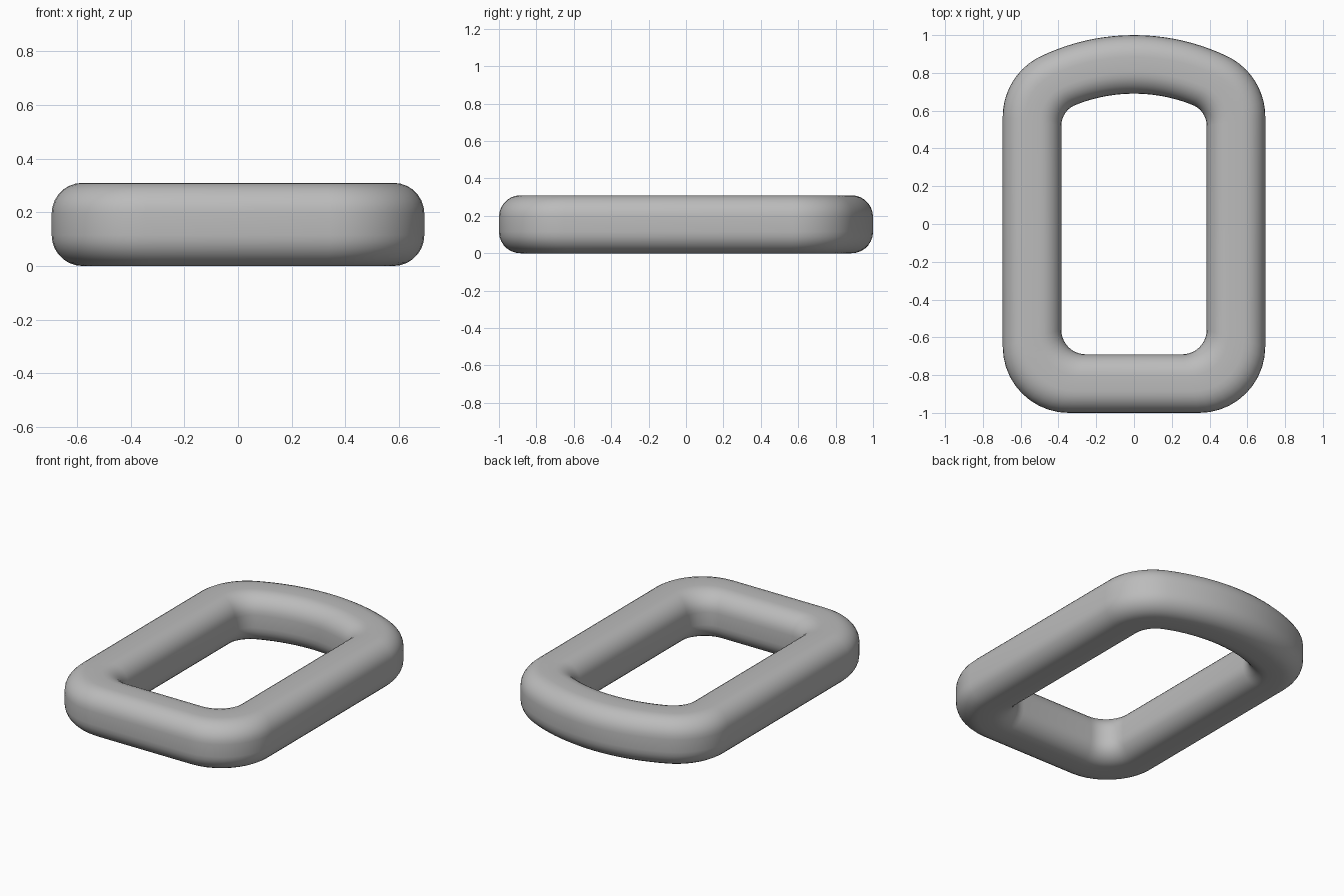
import bpy, bmesh
from math import sin, cos, pi, sqrt, atan2
from mathutils import Vector

cube = bpy.data.objects.get("Cube")
if cube:
    bpy.data.objects.remove(cube, do_unlink=True)

HEIGHT = 0.31
EDGE = 0.115          # rounding of the bar section
ARCH_Y = -0.145       # centre of the bowed back end
STEPS = 10


def arc(cx, cy, r, a0, a1, steps=STEPS):
    return [Vector((cx + r * cos(a0 + (a1 - a0) * i / steps),
                    cy + r * sin(a0 + (a1 - a0) * i / steps)))
            for i in range(steps + 1)]


def outline(half_w, front, back, r_front, r_back):
    """Closed outline: square front, bowed back, rounded corners."""
    big = back - ARCH_Y
    cx = half_w - r_back
    dy = sqrt((big - r_back) ** 2 - cx ** 2)
    tangent = atan2(dy, cx)
    right = arc(half_w - r_front, front + r_front, r_front, -pi / 2, 0)
    right += arc(cx, ARCH_Y + dy, r_back, 0, tangent)
    right += arc(0, ARCH_Y, big, tangent, pi / 2)[1:]
    left = [Vector((-p.x, p.y)) for p in reversed(right[:-1])]
    return right + left


# Outer and inner edges of the ring, matched point for point
outer = outline(0.695, -1.0, 1.0, 0.35, 0.355)
inner = outline(0.385, -0.69, 0.69, 0.13, 0.12)

# Rounded square section: x runs from inner (0) to outer (1), y is height
section = []
for k, (sx, sy) in enumerate([(1, 1), (0, 1), (0, 0), (1, 0)]):
    cx = HEIGHT - EDGE if sx else EDGE
    cy = HEIGHT - EDGE if sy else EDGE
    section += arc(cx, cy, EDGE, k * pi / 2, (k + 1) * pi / 2, 7)

# Sweep the section around the ring
bm = bmesh.new()
rings = []
for o, i in zip(outer, inner):
    ring = []
    for s in section:
        p = i.lerp(o, s.x / HEIGHT)
        ring.append(bm.verts.new((p.x, p.y, s.y)))
    rings.append(ring)
n = len(section)
for a, b in zip(rings, rings[1:] + rings[:1]):
    for j in range(n):
        k = (j + 1) % n
        bm.faces.new((a[j], b[j], b[k], a[k]))
bmesh.ops.recalc_face_normals(bm, faces=bm.faces)

mesh = bpy.data.meshes.new("buckle_ring")
bm.to_mesh(mesh)
bm.free()
ring_obj = bpy.data.objects.new("buckle_ring", mesh)
bpy.context.collection.objects.link(ring_obj)

# Plain grey material
grey = bpy.data.materials.new("plain grey")
grey.use_nodes = True
colour = (0.5, 0.5, 0.5, 1)
grey.diffuse_color = colour
grey.node_tree.nodes["Principled BSDF"].inputs["Base Color"].default_value = colour
mesh.materials.append(grey)

bpy.context.view_layer.objects.active = ring_obj
ring_obj.select_set(True)
bpy.ops.object.shade_smooth_by_angle(angle=pi / 4)
